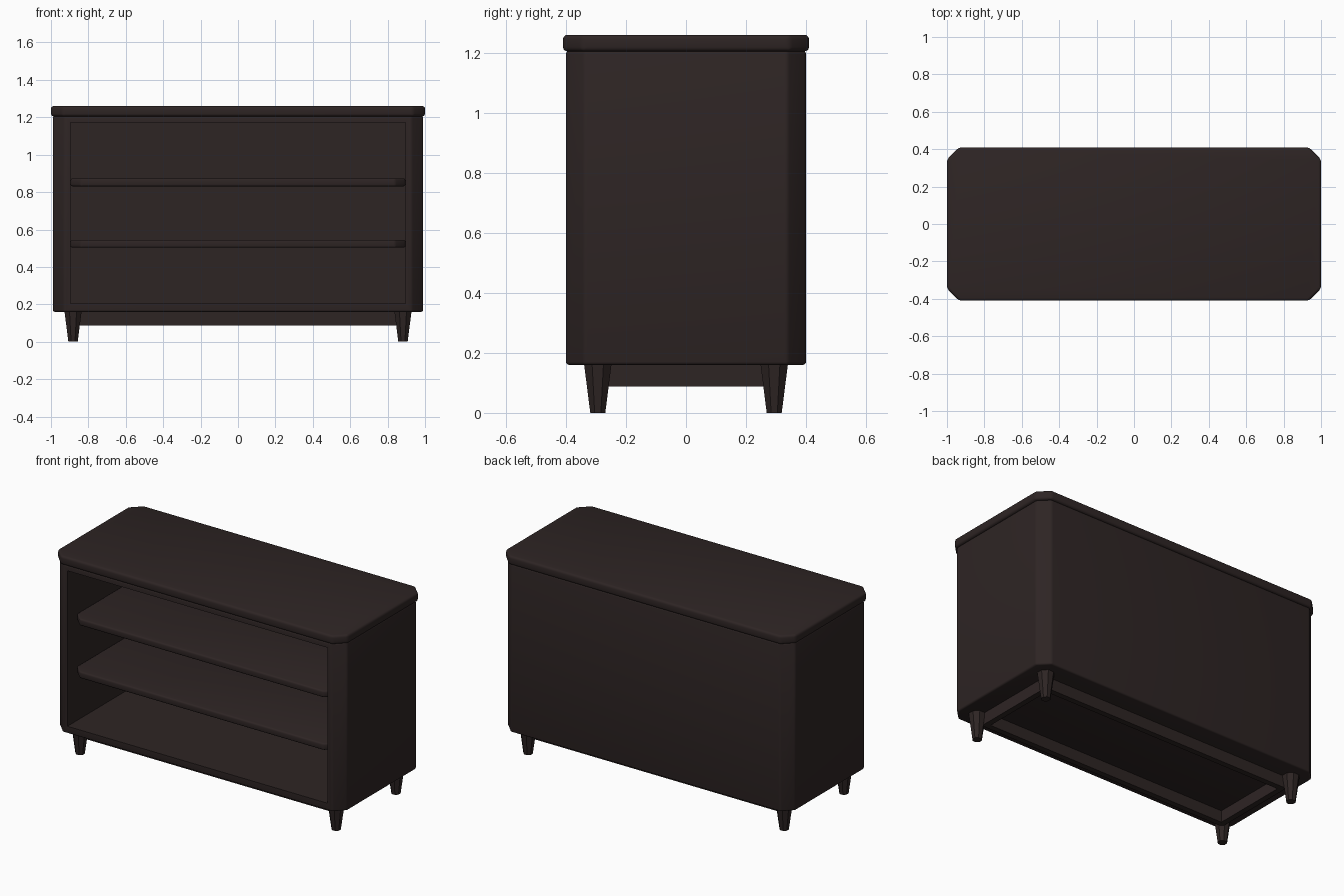
import bpy, bmesh, math

if "Cube" in bpy.data.objects:
    bpy.data.objects.remove(bpy.data.objects["Cube"])

wood = bpy.data.materials.new("dark walnut")
wood.diffuse_color = (0.027, 0.018, 0.0175, 1)
wood.use_nodes = True
wood.node_tree.nodes["Principled BSDF"].inputs["Base Color"].default_value = wood.diffuse_color


def finish(bm, name, smooth=True):
    bmesh.ops.recalc_face_normals(bm, faces=bm.faces)
    me = bpy.data.meshes.new(name)
    bm.to_mesh(me)
    bm.free()
    me.materials.append(wood)
    ob = bpy.data.objects.new(name, me)
    bpy.context.collection.objects.link(ob)
    bpy.ops.object.select_all(action='DESELECT')
    ob.select_set(True)
    bpy.context.view_layer.objects.active = ob
    if smooth:
        bpy.ops.object.shade_smooth_by_angle(angle=math.radians(35))
    return ob


def slab(name, x, y0, y1, z0, z1, cut=0, round_=0, back_cut=True):
    """Box spanning +-x with clipped vertical corners and softened edges."""
    b = cut if back_cut else 0
    pts = [(-x + cut, y0), (x - cut, y0), (x, y0 + cut), (x, y1 - b),
           (x - b, y1), (-x + b, y1), (-x, y1 - b), (-x, y0 + cut)]
    pts = list(dict.fromkeys(pts))
    bm = bmesh.new()
    f = bm.faces.new([bm.verts.new((p[0], p[1], z0)) for p in pts])
    ext = bmesh.ops.extrude_face_region(bm, geom=[f])
    for v in ext["geom"]:
        if isinstance(v, bmesh.types.BMVert):
            v.co.z = z1
    bmesh.ops.recalc_face_normals(bm, faces=bm.faces)
    if round_:
        bmesh.ops.bevel(bm, geom=bm.edges[:], offset=round_, segments=3,
                        profile=0.5, affect='EDGES')
    return finish(bm, name)


# Cabinet shell with an open front
body = slab("cabinet_body", 0.99, -0.40, 0.40, 0.16, 1.207, 0.062, 0.01)
cutter = slab("opening_cutter", 0.895, -0.6, 0.35, 0.205, 1.173)
cutter.hide_render = True
mod = body.modifiers.new("opening", 'BOOLEAN')
mod.operation = 'DIFFERENCE'
mod.solver = 'EXACT'
mod.object = cutter
bpy.ops.object.select_all(action='DESELECT')
body.select_set(True)
bpy.context.view_layer.objects.active = body
bpy.ops.object.modifier_apply(modifier=mod.name)
bpy.data.objects.remove(cutter)

# Overhanging top board
slab("top_board", 1.0, -0.41, 0.41, 1.205, 1.26, 0.065, 0.014)

# Two inner shelves with clipped front corners
for name, z in (("lower_shelf", 0.503), ("upper_shelf", 0.831)):
    slab(name, 0.895, -0.36, 0.355, z, z + 0.042, 0.055, 0.01, back_cut=False)

# Base rails between the legs
for name, y in (("front_rail", -0.275), ("back_rail", 0.24)):
    slab(name, 0.865, y, y + 0.035, 0.088, 0.165)
for name, s in (("left_rail", -1), ("right_rail", 1)):
    rail = slab(name, 0.0175, -0.27, 0.27, 0.088, 0.165)
    rail.location.x = s * 0.8475

# Tapered octagonal legs
for xn, sx in (("left", -1), ("right", 1)):
    for yn, sy in (("front", -1), ("back", 1)):
        bm = bmesh.new()
        k = 1 / math.cos(math.pi / 8)
        bmesh.ops.create_cone(bm, cap_ends=True, segments=8, radius1=0.025 * k,
                              radius2=0.046 * k, depth=0.165)
        # flats face the front and sides
        vs = [v for v in bm.verts]
        a0 = math.atan2(vs[0].co.y, vs[0].co.x)
        turn = math.pi / 8 - a0
        for v in vs:
            c, s = math.cos(turn), math.sin(turn)
            v.co.x, v.co.y = v.co.x * c - v.co.y * s, v.co.x * s + v.co.y * c
        leg = finish(bm, f"{yn}_{xn}_leg", smooth=False)
        leg.location = (sx * 0.882, sy * 0.294, 0.0825)
